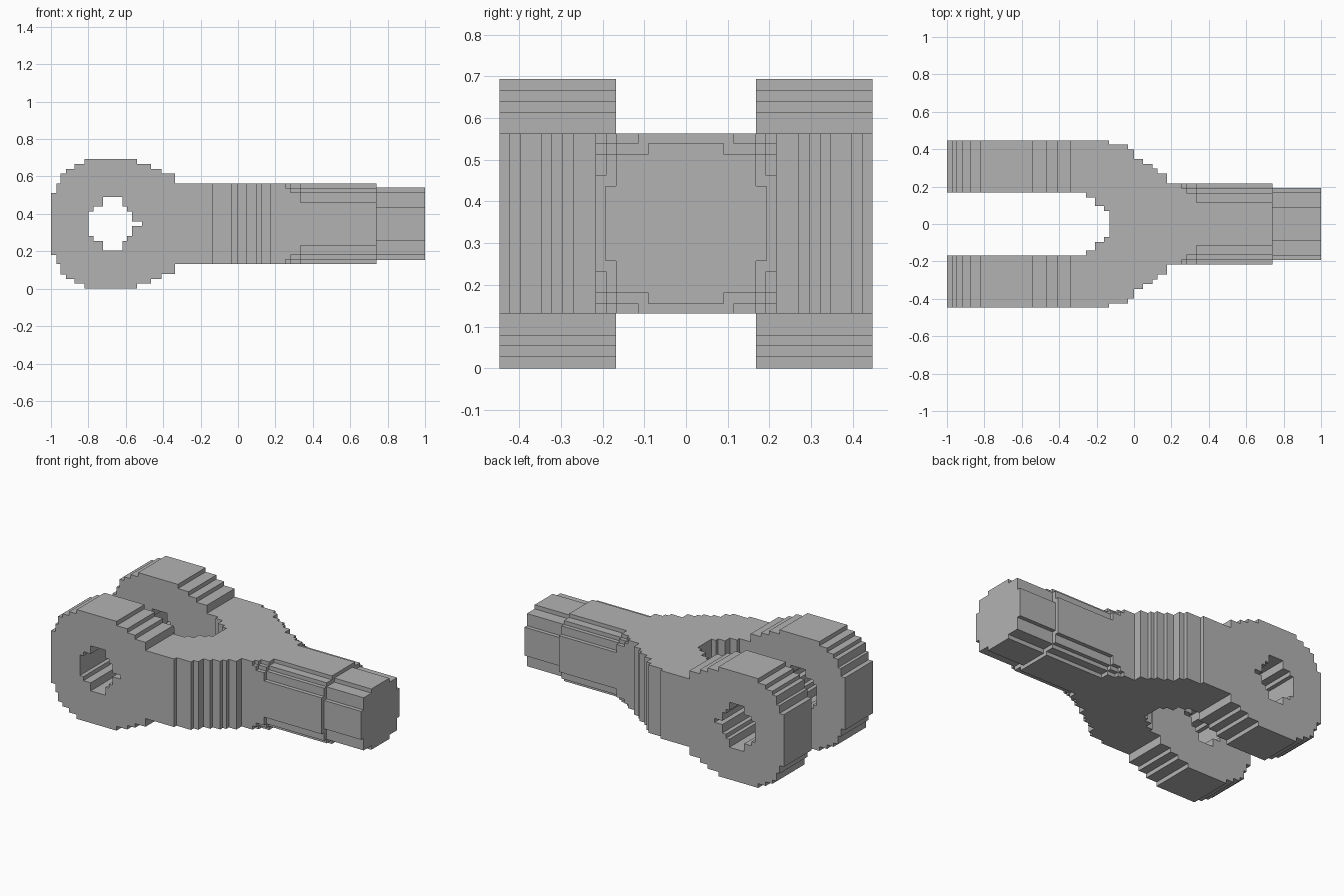
import bpy, bmesh
from mathutils import Vector

if "Cube" in bpy.data.objects:
    bpy.data.objects.remove(bpy.data.objects["Cube"], do_unlink=True)

MID = 0.347  # height of the long axis

steel = bpy.data.materials.new("plain_grey")
steel.use_nodes = True
grey = (0.45, 0.45, 0.45, 1)
steel.diffuse_color = grey
steel.node_tree.nodes["Principled BSDF"].inputs["Base Color"].default_value = grey


def stairs(start, steps):
    """Mirrored staircase outline: each step is (end x, half width)."""
    upper, x = [], start
    for end, half in steps:
        upper += [(x, half), (end, half)]
        x = end
    return upper + [(x, -h) for x, h in reversed(upper)]


def prism(name, outline, axis, depth):
    """Extrude an outline both ways along y or z."""
    bm = bmesh.new()
    place = (lambda a, b, d: (a, d, b + MID)) if axis == "y" else (lambda a, b, d: (a, b, d + MID))
    face = bm.faces.new([bm.verts.new(place(a, b, -depth)) for a, b in outline])
    new = bmesh.ops.extrude_face_region(bm, geom=[face])["geom"]
    shift = Vector(place(0, 0, depth)) - Vector(place(0, 0, -depth))
    bmesh.ops.translate(bm, vec=shift, verts=[v for v in new if isinstance(v, bmesh.types.BMVert)])
    return finish(name, bm)


def finish(name, bm):
    bmesh.ops.recalc_face_normals(bm, faces=bm.faces)
    mesh = bpy.data.meshes.new(name)
    bm.to_mesh(mesh)
    bm.free()
    mesh.materials.append(steel)
    ob = bpy.data.objects.new(name, mesh)
    bpy.context.collection.objects.link(ob)
    return ob


def corner_boxes(x0, y0, z0):
    """Four boxes outside the corners |y| > y0, |z| > z0, from x0 onward."""
    bm = bmesh.new()
    for sy in (-1, 1):
        for sz in (-1, 1):
            box = bmesh.ops.create_cube(bm, size=1)["verts"]
            for v in box:
                v.co = (x0 + (v.co.x + 0.5), sy * (y0 + (v.co.y + 0.5) / 2),
                        MID + sz * (z0 + (v.co.z + 0.5) / 2))
    return finish("corner_cutter", bm)


def combine(target, tool, operation):
    mod = target.modifiers.new("cut", "BOOLEAN")
    mod.object, mod.operation, mod.solver = tool, operation, "EXACT"
    bpy.context.view_layer.objects.active = target
    bpy.ops.object.modifier_apply(modifier=mod.name)
    bpy.data.objects.remove(tool, do_unlink=True)


# Side outline: round eye and level shank
clevis = prism("fork_clevis", stairs(-1, [
    (-0.97, 0.166), (-0.95, 0.216), (-0.92, 0.27), (-0.873, 0.294), (-0.82, 0.32),
    (-0.54, 0.347), (-0.465, 0.32), (-0.41, 0.294), (-0.337, 0.268),
    (0.74, 0.216), (1, 0.193)]), "y", 0.6)

# Plan outline: two prongs tapering to the shank
plan = prism("plan_cutter", stairs(-1.1, [
    (-0.135, 0.447), (-0.033, 0.424), (0, 0.398), (0.048, 0.347), (0.1, 0.322),
    (0.125, 0.296), (0.177, 0.27), (0.74, 0.217), (1.1, 0.193)]), "z", 0.6)
combine(clevis, plan, "INTERSECT")

# Slot between the prongs
slot = prism("slot_cutter", stairs(-1.2, [
    (-0.257, 0.168), (-0.208, 0.143), (-0.16, 0.095), (-0.13, 0.07)]), "z", 0.8)
combine(clevis, slot, "DIFFERENCE")

# Pin hole through both prongs, with a small notch
hole = prism("hole_cutter", stairs(-0.798, [
    (-0.773, 0.066), (-0.722, 0.092), (-0.618, 0.143), (-0.594, 0.092),
    (-0.568, 0.066), (-0.514, 0.012)]), "y", 0.8)
combine(clevis, hole, "DIFFERENCE")

# Stepped corners of the shank and its narrower tip
for cut in [(0.255, 0.192, 0.192), (0.28, 0.192, 0.167), (0.28, 0.167, 0.192),
            (0.335, 0.167, 0.167), (0.335, 0.192, 0.115), (0.335, 0.115, 0.192),
            (0.74, 0.168, 0.09), (0.74, 0.09, 0.167)]:
    combine(clevis, corner_boxes(*cut), "DIFFERENCE")
